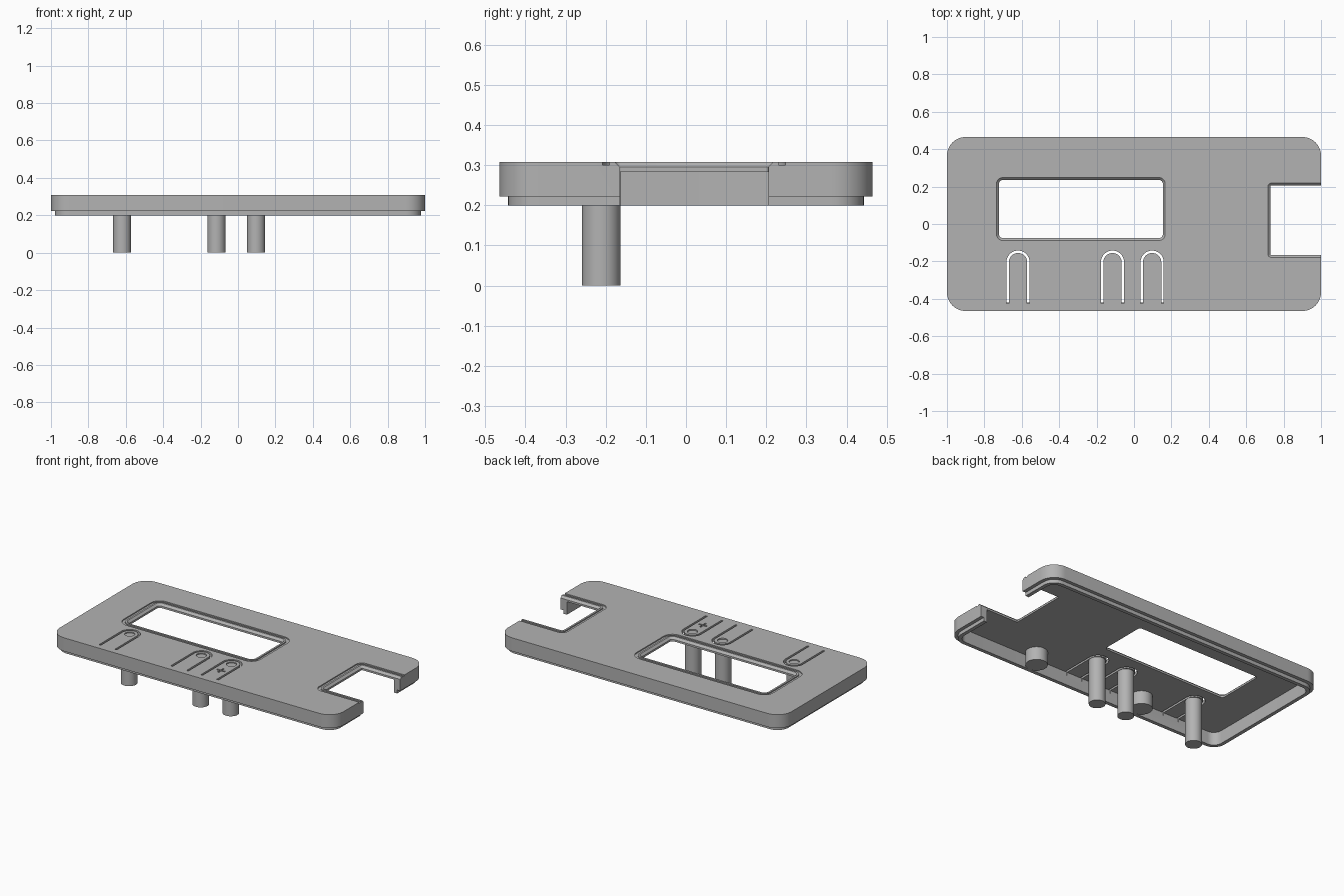
import bpy, bmesh, math

cube = bpy.data.objects.get("Cube")
if cube:
    bpy.data.objects.remove(cube, do_unlink=True)

GREY = (0.45, 0.45, 0.45, 1.0)
mat = bpy.data.materials.new("plain grey plastic")
mat.use_nodes = True
mat.diffuse_color = GREY
mat.node_tree.nodes["Principled BSDF"].inputs["Base Color"].default_value = GREY

TOP, UNDER, STEP, RIM = 0.308, 0.283, 0.2225, 0.2
OVER = 0.02      # how far cutters reach past a surface
BEVEL = 0.013    # chamfer on the openings


def rounded(x0, x1, y0, y1, r, n=10):
    """Counter-clockwise outline of a rounded rectangle."""
    pts = []
    corners = [(x1 - r, y1 - r), (x0 + r, y1 - r), (x0 + r, y0 + r), (x1 - r, y0 + r)]
    for q, (cx, cy) in enumerate(corners):
        for i in range(n + 1):
            a = math.pi / 2 * (q + i / n)
            pts.append((cx + r * math.cos(a), cy + r * math.sin(a)))
    return pts


def grown(rect, d, r):
    x0, x1, y0, y1 = rect
    return rounded(x0 - d, x1 + d, y0 - d, y1 + d, r + d)


def circle(x, y, r):
    return [(x + r * math.cos(math.tau * i / 40), y + r * math.sin(math.tau * i / 40))
            for i in range(40)]


def finish(name, bm):
    bmesh.ops.recalc_face_normals(bm, faces=bm.faces)
    mesh = bpy.data.meshes.new(name)
    bm.to_mesh(mesh)
    bm.free()
    mesh.materials.append(mat)
    obj = bpy.data.objects.new(name, mesh)
    bpy.context.collection.objects.link(obj)
    return obj


def prism(name, low, z0, z1, high=None):
    """Solid between an outline at z0 and a matching one at z1."""
    bm = bmesh.new()
    a = [bm.verts.new((x, y, z0)) for x, y in low]
    b = [bm.verts.new((x, y, z1)) for x, y in (high or low)]
    bm.faces.new(a)
    bm.faces.new(b)
    for i in range(len(a)):
        j = (i + 1) % len(a)
        bm.faces.new((a[i], a[j], b[j], b[i]))
    return finish(name, bm)


def frame(name, outer, inner, z0, z1):
    """Closed band between two matching outlines."""
    bm = bmesh.new()
    rings = [[bm.verts.new((x, y, z)) for x, y in loop]
             for loop, z in ((outer, z0), (outer, z1), (inner, z1), (inner, z0))]
    n = len(outer)
    for k in range(4):
        a, b = rings[k], rings[(k + 1) % 4]
        for i in range(n):
            j = (i + 1) % n
            bm.faces.new((a[i], a[j], b[j], b[i]))
    return finish(name, bm)


def combine(target, tool, operation="DIFFERENCE"):
    tool.hide_render = True
    mod = target.modifiers.new("combine", "BOOLEAN")
    mod.operation, mod.solver, mod.object = operation, "EXACT", tool
    bpy.context.view_layer.objects.active = target
    bpy.ops.object.modifier_apply(modifier=mod.name)
    bpy.data.objects.remove(tool, do_unlink=True)


# Lid shell: plate with a stepped-in lip and a hollow underside
edge = (-1.0, 1.0, -0.465, 0.465)
lid = prism("lid", grown(edge, 0, 0.1), STEP, TOP)
combine(lid, prism("lip", grown(edge, -0.022, 0.1), RIM, STEP + OVER), "UNION")
combine(lid, prism("hollow", grown(edge, -0.045, 0.1), RIM - OVER, UNDER))

# Window and side notch, each with a chamfer and a shallow groove around it
window = (-0.722, 0.154, -0.075, 0.235)
notch = (0.73, 1.3, -0.165, 0.205)
for rect, r in ((window, 0.02), (notch, 0.002)):
    combine(lid, prism("opening", grown(rect, 0, r), RIM - OVER, TOP + OVER))
    combine(lid, prism("chamfer", grown(rect, 0, r), TOP - BEVEL, TOP + BEVEL,
                       grown(rect, 2 * BEVEL, r)))
    combine(lid, frame("groove", grown(rect, 0.043, r), grown(rect, 0.025, r),
                       TOP - 0.007, TOP + OVER))

# Flexible buttons: arched slot, dimple on top, long plunger below
ARCH_Y, FOOT_Y = -0.204, -0.425
buttons = {"left_button": 0.097, "middle_button": -0.115, "right_button": -0.62}
for name, x in buttons.items():
    slot = []
    for r, order in ((0.062, range(17)), (0.049, range(16, -1, -1))):
        arc = [(x + r * math.cos(math.pi * i / 16), ARCH_Y + r * math.sin(math.pi * i / 16))
               for i in order]
        side = r if order[0] == 0 else -r
        slot += [(x + side, FOOT_Y)] + arc + [(x - side, FOOT_Y)]
    combine(lid, prism("slot", slot, UNDER - OVER, TOP + OVER))
    combine(lid, prism("dimple", circle(x, ARCH_Y, 0.03), TOP - 0.007, TOP + OVER))
    prism(name + "_plunger", circle(x, -0.211, 0.048), 0, UNDER + 0.002)

# Engraved cross on the left button
a, b = 0.028, 0.005
cx, cy = buttons["left_button"], -0.31
cross = [(a, b), (b, b), (b, a), (-b, a), (-b, b), (-a, b),
         (-a, -b), (-b, -b), (-b, -a), (b, -a), (b, -b), (a, -b)]
combine(lid, prism("cross", [(cx + x, cy + y) for x, y in cross], TOP - 0.007, TOP + OVER))

# Short support studs under the plate
for name, x in (("left_stud", 0.425), ("right_stud", -0.355)):
    prism(name, circle(x, -0.357, 0.064), RIM, UNDER + 0.002)

# Smooth the round parts, keep edges crisp
bpy.ops.object.select_all(action="DESELECT")
for obj in bpy.context.scene.objects:
    if obj.type == "MESH":
        obj.select_set(True)
        bpy.context.view_layer.objects.active = obj
bpy.ops.object.shade_smooth_by_angle(angle=math.radians(30))
